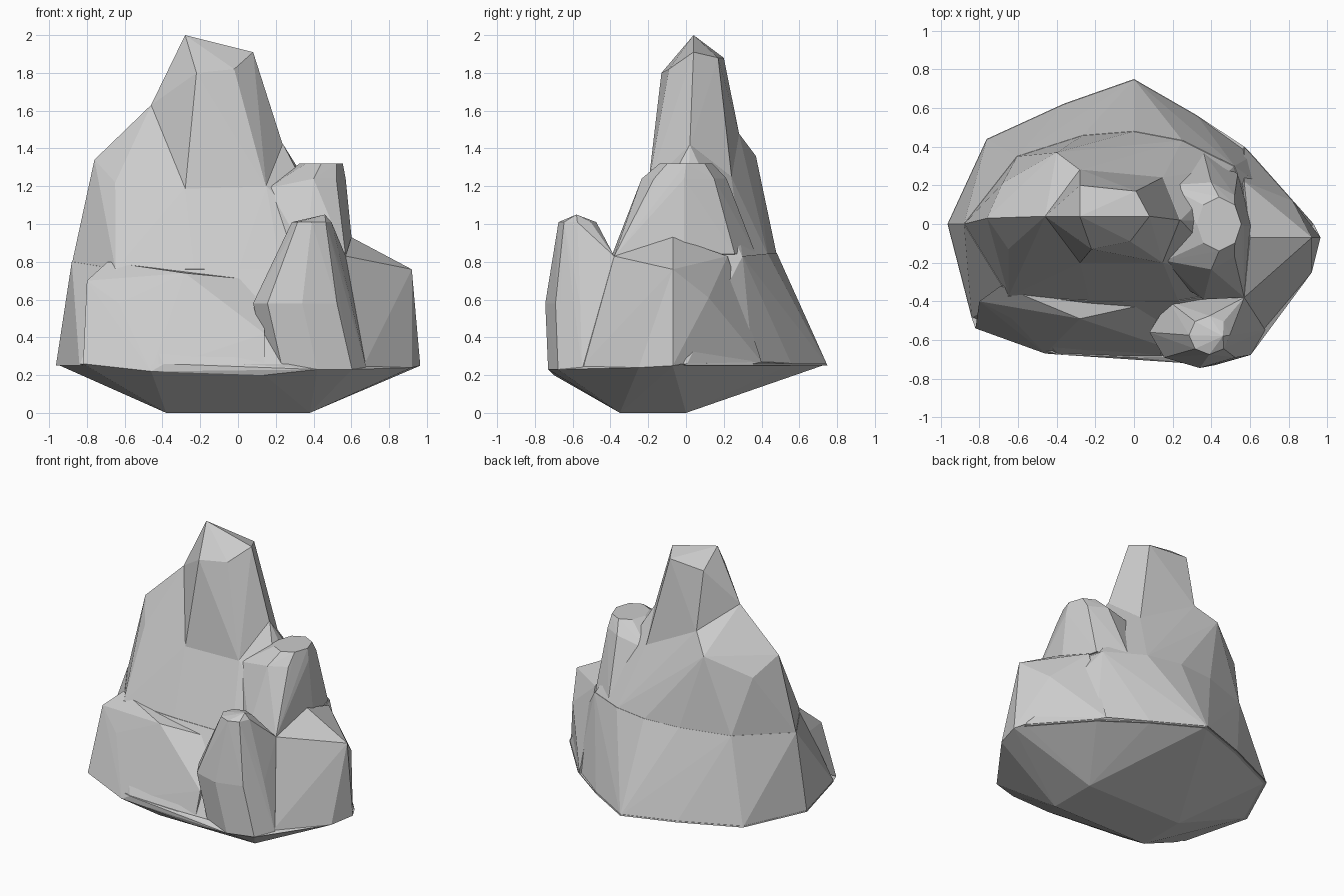
import bpy, bmesh
from math import cos, sin, tau

if "Cube" in bpy.data.objects:
    bpy.data.objects.remove(bpy.data.objects["Cube"])


def ring(x, y, z, rx, ry, n=8):
    """Level ellipse of n corners."""
    return [(x + rx * cos(i * tau / n), y + ry * sin(i * tau / n), z) for i in range(n)]


def contour(radii, z, scale=1.0, tilt=0.0):
    """Outline around the z axis from evenly spaced radii, rising to the back by tilt."""
    pts = []
    for i, r in enumerate(radii):
        a = i * tau / len(radii)
        y = r * scale * sin(a)
        pts.append((r * scale * cos(a), y, z + tilt * y))
    return pts


def hull(name, pts):
    """Faceted boulder wrapped around its corner points."""
    bm = bmesh.new()
    for p in pts:
        bm.verts.new(p)
    bmesh.ops.convex_hull(bm, input=bm.verts[:])
    loose = [v for v in bm.verts if not v.link_faces]
    if loose:
        bmesh.ops.delete(bm, geom=loose, context='VERTS')
    bmesh.ops.recalc_face_normals(bm, faces=bm.faces[:])
    me = bpy.data.meshes.new(name)
    bm.to_mesh(me)
    bm.free()
    ob = bpy.data.objects.new(name, me)
    bpy.context.collection.objects.link(ob)
    return ob


# outlines at the widest rim and at the waist
rim = [.93, .71, .65, .75, .72, .88, .965, .97, .78, .69, .79, .85]
waist = [.63, .60, .50, .48, .53, .70, .88, .75, .46, .40, .46, .67]

# corners of the lumps around the foot
ledge_top = [(-.80, -.40, .70), (-.69, -.32, .80), (-.28, -.49, .74),
             (.13, -.40, .70), (-.63, -.49, .58), (.14, -.63, .42)]
ledge_foot = [(-.82, -.54, .26), (-.46, -.67, .22), (.14, -.70, .20)]
spire_foot = ring(.42, -.55, .23, .26, .18)
saddle = (.57, -.38, .83)
lump_top = [(.92, -.07, .76), (.60, -.07, .93), saddle, (.57, .22, .83), (.82, .12, .61)]
lump_foot = [(.965, -.07, .25), (.92, -.25, .24), (.66, -.56, .24), (.57, .40, .27)]

# undercut foot
foot = [(sx * .38, y, 0) for sx in (-1, 1) for y in (-.35, 0)]
rock = hull("rock", contour(rim, .26) + foot + ledge_foot + spire_foot + lump_foot)

# broad lower body
lower = hull("lower_body", contour(rim, .25, .999) + contour(waist, .80, 1, .1))

# upper slab, running up to the sloping left shoulder
crest = [(-.76, .03, 1.34), (-.46, .04, 1.63), (-.65, -.13, 1.22), (-.68, .21, 1.22),
         (-.40, .37, 1.36)]
neck = [(-.28, -.20, 1.19), (.15, -.20, 1.20), (.24, .02, 1.42), (.15, .24, 1.25),
        (-.28, .28, 1.48)]
slab = hull("upper_slab", contour(waist, .795, .998, .1) + crest + neck)

# tall peak
tip = [(-.28, .04, 2), (.08, .04, 1.91), (-.22, -.13, 1.8), (-.02, -.09, 1.82),
       (-.28, .20, 1.88), (.01, .17, 1.88)]
peak = hull("peak", tip + crest[1:2] + [(x, y * 1.01, z - .01) for x, y, z in neck])

# right shoulder block
block = hull("right_shoulder", ring(.44, .0, 1.32, .115, .14) + ring(.40, -.01, 1.24, .17, .225)
             + ring(.36, -.01, .84, .25, .38) + [(.16, -.19, 1.19), (.16, .2, 1.19), saddle])

# right flank lump and front left ledge
lump = hull("right_lump", lump_top + lump_foot + [(.4, 0, .3)])
ledge = hull("front_ledge", ledge_top + ledge_foot + [(-.5, -.3, .4)])

# front right spire
spire = hull("front_spire", ring(.39, -.575, 1.01, .105, .10) + [(.46, -.58, 1.05)]
             + ring(.34, -.56, .58, .26, .185) + spire_foot + [saddle, (.18, -.40, .68)])

# fuse all parts into one faceted rock
bpy.context.view_layer.objects.active = rock
for part in (lower, slab, peak, block, lump, ledge, spire):
    m = rock.modifiers.new("fuse", 'BOOLEAN')
    m.operation = 'UNION'
    m.solver = 'EXACT'
    m.object = part
    bpy.ops.object.modifier_apply(modifier=m.name)
    bpy.data.objects.remove(part, do_unlink=True)
for f in rock.data.polygons:
    f.use_smooth = False
